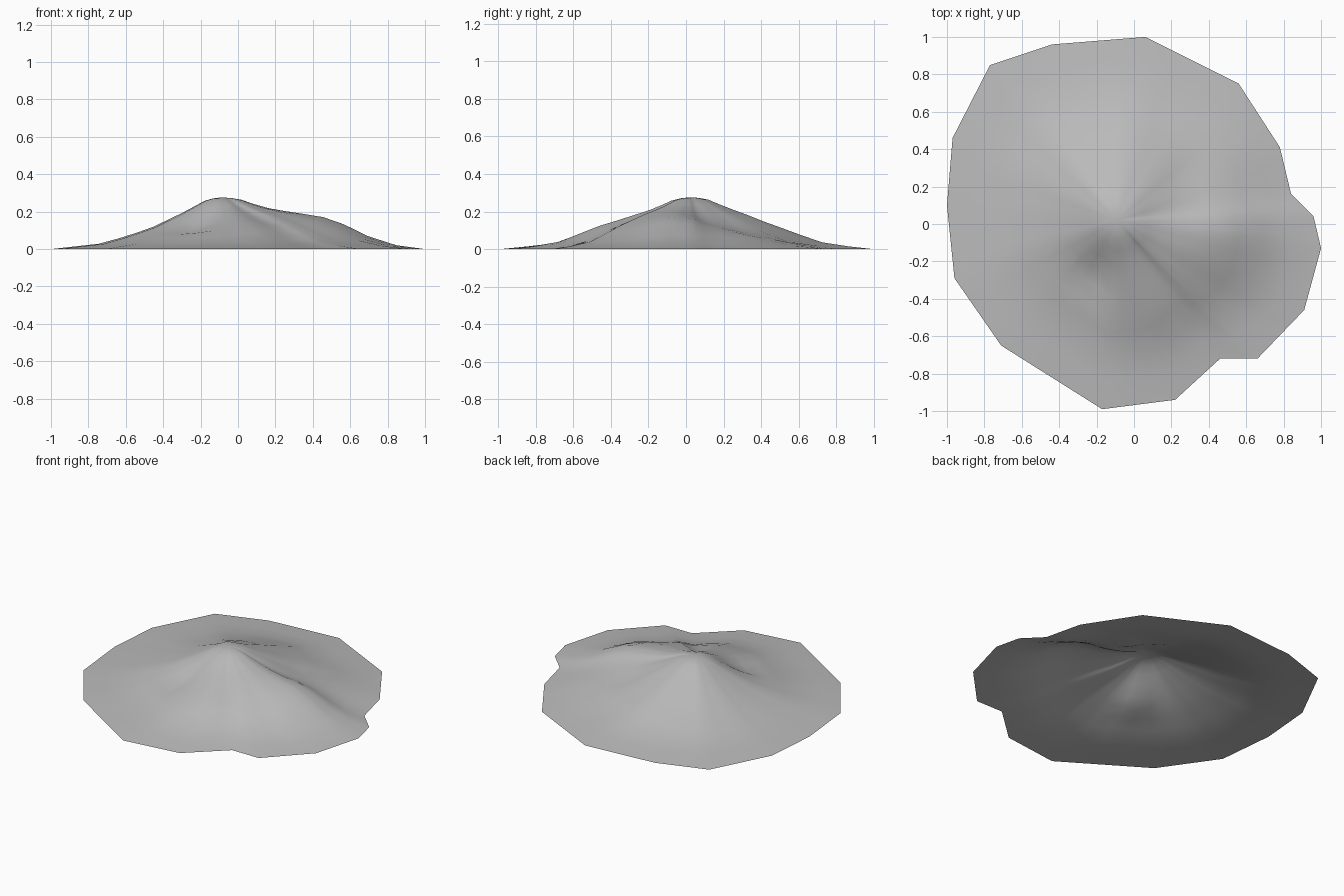
import bpy, bmesh, math
from mathutils import Vector

cube = bpy.data.objects.get("Cube")
if cube:
    bpy.data.objects.remove(cube, do_unlink=True)

# Irregular ground outline, anticlockwise
OUTLINE = [(1, -.13), (.96, .04), (.84, .16), (.78, .41), (.56, .75), (.06, 1),
           (-.44, .96), (-.77, .85), (-.97, .46), (-1, .1), (-.96, -.29),
           (-.71, -.65), (-.17, -.99), (.22, -.94), (.46, -.72), (.66, -.72), (.91, -.46)]
SUMMIT = Vector((-.09, .02))
# Height against fraction of the way from summit to outline
PROFILE = [(0, .27), (.08, .262), (.22, .195), (.4, .118), (.55, .07), (.72, .028), (1, 0)]
# Shoulders and hollows: x, y, radius, height
BUMPS = [(.47, -.04, .2, .085), (.12, -.42, .17, .04), (-.05, .42, .2, .03),
         (.5, .4, .12, .03), (.3, .22, .12, -.015), (-.22, -.27, .08, -.035)]
RINGS = [.05, .1, .16, .23, .31, .4, .5, .6, .72, .86, 1]
SPLIT = 3


def height(p, t):
    for (t0, z0), (t1, z1) in zip(PROFILE, PROFILE[1:]):
        if t <= t1:
            z = z0 + (z1 - z0) * (t - t0) / (t1 - t0)
            break
    fade = min(1, (1 - t) / .3)
    for x, y, r, h in BUMPS:
        d = (p - Vector((x, y))).length
        z += fade * h * math.exp(-(d / r) ** 2 / 2)
    return max(z, 0)


# Hill surface: rings of points shrinking from the outline to the summit
corners = [Vector(c) for c in OUTLINE]
rim = [a.lerp(b, k / SPLIT) for a, b in zip(corners, corners[1:] + corners[:1])
       for k in range(SPLIT)]
bm = bmesh.new()
top = bm.verts.new((*SUMMIT, height(SUMMIT, 0)))
rings = []
for t in RINGS:
    points = [SUMMIT.lerp(p, t) for p in rim]
    rings.append([bm.verts.new((*p, height(p, t))) for p in points])
n = len(rim)
for i in range(n):
    j = (i + 1) % n
    bm.faces.new((top, rings[0][i], rings[0][j]))
    for inner, outer in zip(rings, rings[1:]):
        bm.faces.new((inner[i], outer[i], outer[j], inner[j]))
for f in bm.faces:
    f.smooth = True

mesh = bpy.data.meshes.new("hill")
bm.to_mesh(mesh)
bm.free()
hill = bpy.data.objects.new("hill", mesh)
bpy.context.collection.objects.link(hill)

# Plain grey stone
grey = bpy.data.materials.new("stone grey")
grey.use_nodes = True
colour = (.5, .5, .5, 1)
grey.diffuse_color = colour
grey.node_tree.nodes["Principled BSDF"].inputs["Base Color"].default_value = colour
mesh.materials.append(grey)
